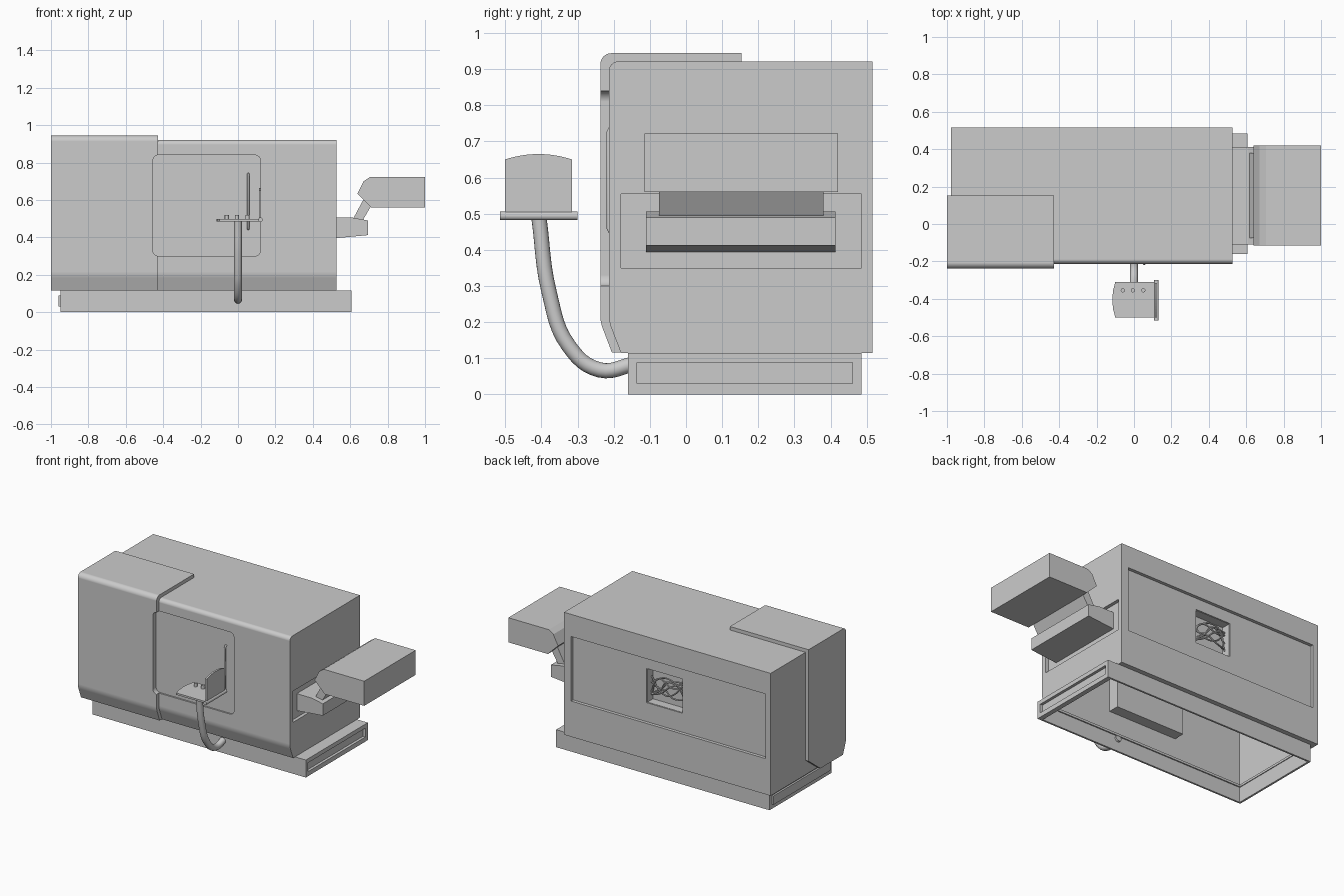
import bpy, bmesh, math, random
from mathutils import Vector

if "Cube" in bpy.data.objects:
    bpy.data.objects.remove(bpy.data.objects["Cube"])

random.seed(4)


def fillet(pts, radii, n=6):
    """Round the corners of a 2D outline; radius 0 keeps the corner."""
    out = []
    for i, (p, r) in enumerate(zip(pts, radii)):
        p = Vector(p)
        if r == 0:
            out.append(tuple(p))
            continue
        a = (Vector(pts[i - 1]) - p).normalized()
        b = (Vector(pts[(i + 1) % len(pts)]) - p).normalized()
        half = a.angle(b) / 2
        s, e = p + a * r / math.tan(half), p + b * r / math.tan(half)
        c = p + (a + b).normalized() * r / math.sin(half)
        for k in range(n + 1):
            d = (s - c).lerp(e - c, k / n).normalized() * r
            out.append(tuple(c + d))
    return out


def rect(a0, a1, b0, b1, r=0.0):
    return fillet([(a0, b0), (a1, b0), (a1, b1), (a0, b1)], [r] * 4)


def prism(name, pts, axis, lo, hi, open_start=False, open_end=False):
    """Extrude a 2D outline along an axis."""
    def place(p, t):
        return {'x': (t, *p), 'y': (p[0], t, p[1]), 'z': (*p, t)}[axis]
    bm = bmesh.new()
    v0 = [bm.verts.new(place(p, lo)) for p in pts]
    v1 = [bm.verts.new(place(p, hi)) for p in pts]
    n = len(pts)
    for i in range(n):
        j = (i + 1) % n
        bm.faces.new((v0[i], v0[j], v1[j], v1[i]))
    if not open_start:
        bm.faces.new(v0[::-1])
    if not open_end:
        bm.faces.new(v1)
    bmesh.ops.recalc_face_normals(bm, faces=bm.faces)
    me = bpy.data.meshes.new(name)
    bm.to_mesh(me)
    bm.free()
    ob = bpy.data.objects.new(name, me)
    bpy.context.collection.objects.link(ob)
    return ob


def box(name, x, y, z):
    return prism(name, rect(*x, *y), 'z', *z)


def activate(ob):
    bpy.ops.object.select_all(action='DESELECT')
    ob.select_set(True)
    bpy.context.view_layer.objects.active = ob


def smooth(ob, weighted=False):
    activate(ob)
    bpy.ops.object.shade_smooth_by_angle(angle=math.radians(35))
    if weighted:
        m = ob.modifiers.new('even shading', 'WEIGHTED_NORMAL')
        m.keep_sharp = True


def cut(ob, *cutters):
    activate(ob)
    for c in cutters:
        c.hide_render = True
        m = ob.modifiers.new('cut', 'BOOLEAN')
        m.operation, m.solver, m.object = 'DIFFERENCE', 'EXACT', c
        bpy.ops.object.modifier_apply(modifier=m.name)


def tray(ob, t=0.006):
    """Give an open pocket some wall thickness."""
    activate(ob)
    m = ob.modifiers.new('wall', 'SOLIDIFY')
    m.thickness, m.offset = t, 0
    bpy.ops.object.modifier_apply(modifier=m.name)
    smooth(ob)


def tube(name, pts, r, smooth_path=True, res=6):
    cu = bpy.data.curves.new(name, 'CURVE')
    cu.dimensions = '3D'
    cu.bevel_depth, cu.bevel_resolution, cu.use_fill_caps = r, res, True
    if smooth_path:
        s = cu.splines.new('BEZIER')
        s.bezier_points.add(len(pts) - 1)
        s.resolution_u = 6
        for b, p in zip(s.bezier_points, pts):
            b.co = p
            b.handle_left_type = b.handle_right_type = 'AUTO'
    else:
        s = cu.splines.new('POLY')
        s.points.add(len(pts) - 1)
        for b, p in zip(s.points, pts):
            b.co = (*p, 1)
    ob = bpy.data.objects.new(name, cu)
    bpy.context.collection.objects.link(ob)
    activate(ob)
    bpy.ops.object.convert(target='MESH')
    smooth(bpy.context.object)
    return bpy.context.object


# Cutters
cavity = box('cavity_cutter', (-0.935, 0.495), (-0.15, 0.475), (-0.5, 0.89))
door_cut = prism('door_cutter', rect(-0.455, 0.12, 0.30, 0.84, 0.03), 'y', -0.4, -0.203)
back_cut = box('back_panel_cutter', (-0.94, 0.475), (0.495, 0.7), (0.35, 0.775))
hatch_cut = box('hatch_cutter', (-0.32, -0.06), (0.45, 0.7), (0.475, 0.70))
side_cut = box('side_slot_cutter', (0.505, 0.7), (-0.18, 0.485), (0.35, 0.555))

# Main housing, an open-bottomed shell
housing = prism('housing', fillet(
    [(-0.18, 0.115), (-0.213, 0.2), (-0.213, 0.921), (0.516, 0.921), (0.516, 0.115)],
    [0, 0.1, 0.025, 0, 0]), 'x', -0.978, 0.527)
cut(housing, cavity, door_cut, back_cut, hatch_cut, side_cut)
smooth(housing, True)

# Raised cover over the left end
cover = prism('headstock_cover', fillet(
    [(-0.205, 0.116), (-0.237, 0.2), (-0.237, 0.944), (0.153, 0.944), (0.153, 0.21), (0.03, 0.116)],
    [0, 0.1, 0.03, 0, 0, 0]), 'x', -1.0, -0.427)
cut(cover, cavity, door_cut)
smooth(cover, True)

# Inner box behind the door, seen through the open underside
tray(prism('door_inner_box', rect(-0.44, 0.06, 0.25, 0.84), 'y', -0.18, -0.08, open_start=True))
# Cable hatch pocket in the back
tray(prism('cable_hatch', rect(-0.32, -0.06, 0.475, 0.70), 'y', 0.43, 0.49, open_end=True))

# Door handle
tube('door_handle', [(0.055, -0.195, 0.742), (0.055, -0.208, 0.738), (0.055, -0.214, 0.725),
                     (0.055, -0.214, 0.46), (0.055, -0.208, 0.447), (0.055, -0.195, 0.443)],
     0.006, False)

# Cables behind the hatch
for i in range(7):
    z0, z1 = random.uniform(0.5, 0.67), random.uniform(0.5, 0.67)
    tube(f'cable_{i}', [(-0.315, 0.45, z0),
                        (random.uniform(-0.26, -0.2), 0.475, random.uniform(0.52, 0.66)),
                        (random.uniform(-0.17, -0.11), 0.465, random.uniform(0.52, 0.66)),
                        (-0.065, 0.45, z1)], 0.005, True, 2)

# Base frame, hollow below, with a recess on the right end
base = box('base', (-0.948, 0.606), (-0.16, 0.485), (0, 0.115))
cut(base,
    box('base_hollow_cutter', (-0.935, 0.575), (-0.148, 0.473), (-0.5, 0.1)),
    box('base_top_cutter', (-0.93, 0.49), (-0.14, 0.465), (-0.5, 0.5)),
    box('base_slot_cutter', (0.588, 0.8), (-0.135, 0.46), (0.03, 0.088)))
box('base_end_plate', (-0.96, -0.945), (-0.135, 0.46), (0.03, 0.088))

# Chip conveyor: outlet trough, inclined neck and discharge head
prism('conveyor_trough', [(0.49, 0.393), (0.525, 0.396), (0.695, 0.412), (0.695, 0.49),
                          (0.61, 0.506), (0.49, 0.506)], 'y', -0.11, 0.413)
prism('conveyor_neck', [(0.605, 0.48), (0.66, 0.48), (0.725, 0.59), (0.68, 0.62)],
      'y', -0.075, 0.38)
prism('conveyor_head', [(0.638, 0.633), (0.672, 0.70), (0.705, 0.722), (1.0, 0.722),
                        (1.0, 0.56), (0.712, 0.56)], 'y', -0.115, 0.42)

# Control arm rising from the base
tube('control_arm', [(0, -0.14, 0.085), (0, -0.24, 0.068), (0, -0.325, 0.135),
                     (0, -0.378, 0.28), (0, -0.407, 0.49)], 0.021)

# Control keyboard tray, curved at its outer end
prism('control_tray', [(0.12, -0.5), (0.12, -0.31), (-0.1, -0.31), (-0.112, -0.355),
                       (-0.116, -0.405), (-0.112, -0.455), (-0.1, -0.5)], 'z', 0.486, 0.498)
for i, x in enumerate((-0.06, -0.006, 0.05)):
    tube(f'control_knob_{i}', [(x, -0.355, 0.495), (x, -0.355, 0.52)], 0.011, False)

# Control screen with domed top and rounded hinge bar
top = [(-0.408 + 0.093 * k / 6, 0.665 - 0.015 * (k / 6) ** 2) for k in range(-6, 7)]
prism('control_screen', [(-0.5, 0.49)] + top + [(-0.315, 0.49)], 'x', 0.112, 0.124)
tube('screen_hinge', [(0.12, -0.515, 0.494), (0.12, -0.3, 0.494)], 0.012, False)

# Remove the used cutters
for ob in list(bpy.data.objects):
    if ob.name.endswith('_cutter'):
        bpy.data.objects.remove(ob)
